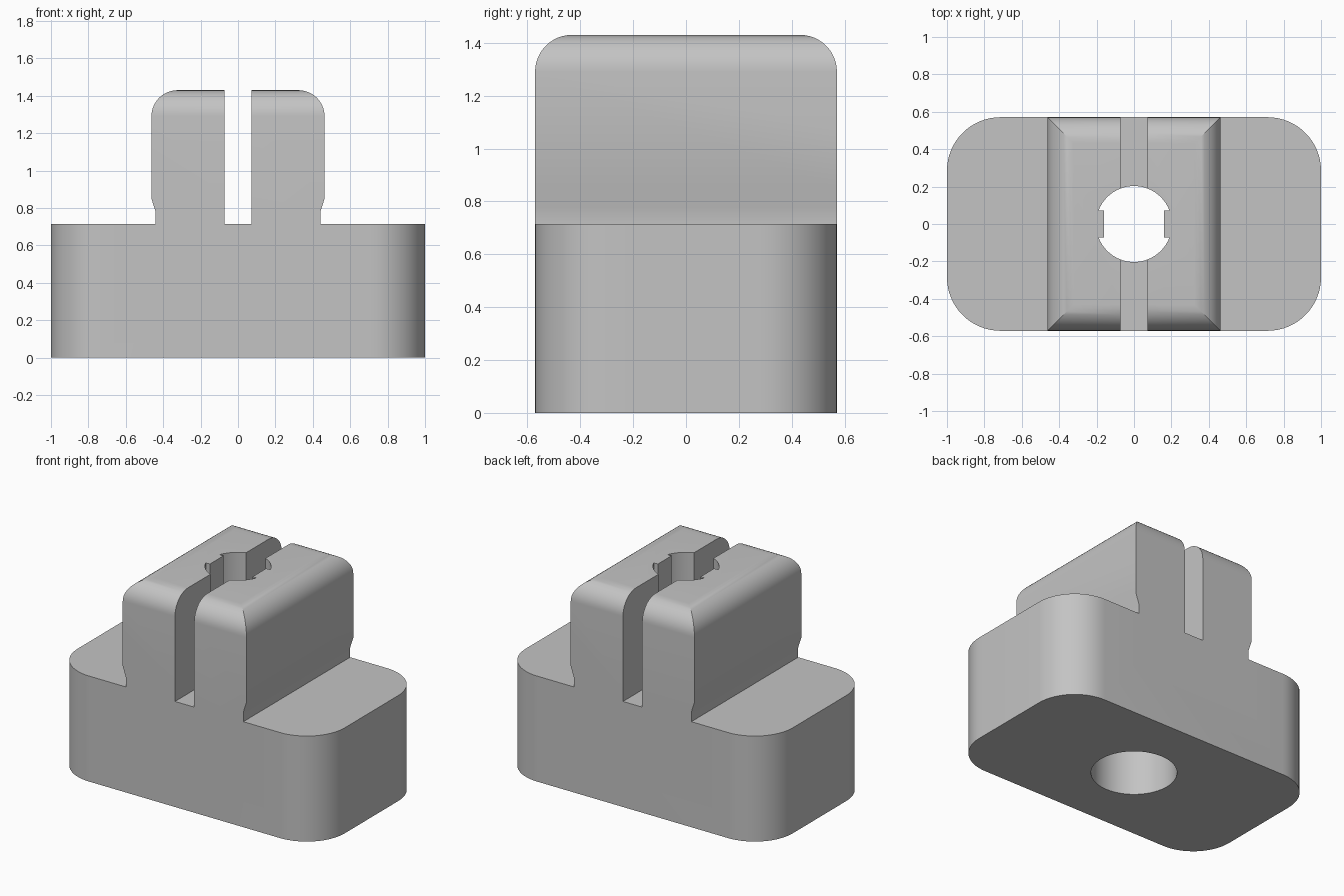
import bpy, bmesh, math

if "Cube" in bpy.data.objects:
    bpy.data.objects.remove(bpy.data.objects["Cube"])

LENGTH, DEPTH = 1.0, 0.571        # half extents
BASE_TOP, TOP = 0.714, 1.43
FILLET = 0.14

grey = bpy.data.materials.new("plain grey")
grey.diffuse_color = (0.55, 0.55, 0.55, 1)
grey.use_nodes = True
grey.node_tree.nodes["Principled BSDF"].inputs["Base Color"].default_value = grey.diffuse_color


def arc(cx, cy, r, a0, a1, n):
    """Points on an arc, angles in degrees."""
    return [(cx + r * math.cos(math.radians(a0 + (a1 - a0) * i / n)),
             cy + r * math.sin(math.radians(a0 + (a1 - a0) * i / n)))
            for i in range(n + 1)]


def prism(name, points, lo, hi, axis):
    """Extrude a closed outline along one axis."""
    place = {'x': lambda u, v, w: (w, u, v),
             'y': lambda u, v, w: (u, w, v),
             'z': lambda u, v, w: (u, v, w)}[axis]
    bm = bmesh.new()
    a = [bm.verts.new(place(u, v, lo)) for u, v in points]
    b = [bm.verts.new(place(u, v, hi)) for u, v in points]
    n = len(points)
    bm.faces.new(a)
    bm.faces.new(b)
    for i in range(n):
        j = (i + 1) % n
        bm.faces.new((a[i], a[j], b[j], b[i]))
    bmesh.ops.recalc_face_normals(bm, faces=bm.faces[:])
    mesh = bpy.data.meshes.new(name)
    bm.to_mesh(mesh)
    bm.free()
    mesh.materials.append(grey)
    ob = bpy.data.objects.new(name, mesh)
    bpy.context.collection.objects.link(ob)
    return ob


def combine(target, tool, operation):
    """Apply a boolean and discard the tool."""
    mod = target.modifiers.new("combine", 'BOOLEAN')
    mod.operation, mod.solver, mod.object = operation, 'EXACT', tool
    bpy.ops.object.select_all(action='DESELECT')
    bpy.context.view_layer.objects.active = target
    target.select_set(True)
    bpy.ops.object.modifier_apply(modifier=mod.name)
    bpy.data.objects.remove(tool)


def rect(u, v0, v1):
    return [(-u, v0), (u, v0), (u, v1), (-u, v1)]


# Base block with rounded vertical corners
R = 0.286
outline = []
for sx, sy, a in ((1, 1, 0), (-1, 1, 90), (-1, -1, 180), (1, -1, 270)):
    outline += arc(sx * (LENGTH - R), sy * (DEPTH - R), R, a, a + 90, 16)
body = prism("slotted_block", outline, 0, BASE_TOP, 'z')

# Upper prongs: front profile with undercut neck, crossed with rounded side profile
half = [(0.44, 0.4), (0.44, 0.78), (0.463, 0.85)] + arc(0.463 - FILLET, TOP - FILLET, FILLET, 0, 90, 12)
prongs = prism("prongs", half + [(-x, z) for x, z in reversed(half)], -DEPTH, DEPTH, 'y')
side = [(DEPTH, 0.3)] + arc(DEPTH - FILLET, TOP - FILLET, FILLET, 0, 90, 12)
side_round = prism("side_round", side + [(-y, z) for y, z in reversed(side)], -0.8, 0.8, 'x')
combine(prongs, side_round, 'INTERSECT')
combine(body, prongs, 'UNION')

# Slot between the prongs
combine(body, prism("slot", rect(0.072, BASE_TOP, 1.6), -0.8, 0.8, 'y'), 'DIFFERENCE')

# Bore through the base, wider from below
combine(body, prism("bore", arc(0, 0, 0.203, 0, 354.375, 63), -0.1, BASE_TOP, 'z'), 'DIFFERENCE')
combine(body, prism("counterbore", arc(0, 0, 0.264, 0, 354.375, 63), -0.1, 0.45, 'z'), 'DIFFERENCE')

# Upper bore leaving a flat rib on each prong
rib_y, rib_x = 0.073, 0.16
a = math.degrees(math.asin(rib_y / 0.203))
keyed = ([(rib_x, rib_y)] + arc(0, 0, 0.203, a, 180 - a, 26) + [(-rib_x, rib_y), (-rib_x, -rib_y)]
         + arc(0, 0, 0.203, 180 + a, 360 - a, 26) + [(rib_x, -rib_y)])
combine(body, prism("upper_bore", keyed, BASE_TOP, 1.6, 'z'), 'DIFFERENCE')

# Smooth the rounds, keep the hard edges
bpy.ops.object.select_all(action='DESELECT')
body.select_set(True)
bpy.context.view_layer.objects.active = body
bpy.ops.object.shade_smooth_by_angle(angle=math.radians(25))
